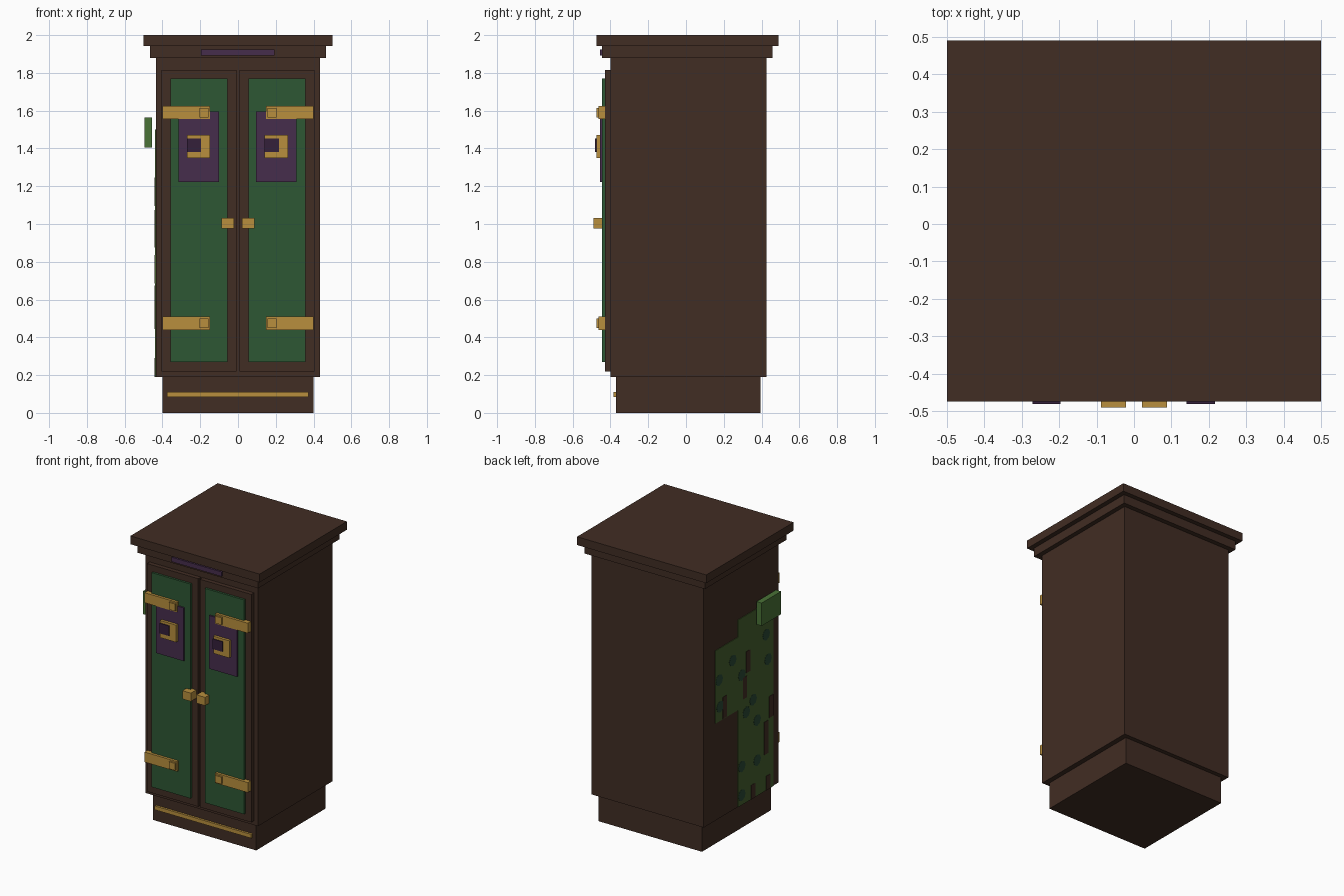
import bpy
import bmesh
import math
from mathutils import Matrix

default = bpy.data.objects.get("Cube")
if default:
    bpy.data.objects.remove(default, do_unlink=True)


def material(name, red, green, blue):
    mat = bpy.data.materials.new(name)
    mat.use_nodes = True
    color = (red, green, blue, 1)
    mat.diffuse_color = color
    shader = mat.node_tree.nodes["Principled BSDF"]
    shader.inputs["Base Color"].default_value = color
    shader.inputs["Roughness"].default_value = 0.8
    return mat


wood = material("dark brown wood", 0.053, 0.026, 0.017)
panel_green = material("deep green", 0.026, 0.095, 0.034)
gold = material("old gold", 0.48, 0.275, 0.048)
purple = material("purple", 0.061, 0.026, 0.073)
dark_purple = material("dark purple", 0.034, 0.014, 0.042)
leaf = material("leaf green", 0.068, 0.17, 0.038)
moss = material("moss green", 0.06, 0.115, 0.027)
moss_dark = material("dark moss", 0.022, 0.065, 0.034)


def finish(name, bm, mat):
    mesh = bpy.data.meshes.new(name)
    bm.to_mesh(mesh)
    bm.free()
    mesh.materials.append(mat)
    obj = bpy.data.objects.new(name, mesh)
    bpy.context.collection.objects.link(obj)
    return obj


def box(name, mat, xs, ys, zs):
    """Box from the (low, high) range on each axis."""
    bm = bmesh.new()
    spans = (xs, ys, zs)
    center = [(low + high) / 2 for low, high in spans]
    size = [high - low for low, high in spans]
    matrix = Matrix.Translation(center) @ Matrix.Diagonal((*size, 1))
    bmesh.ops.create_cube(bm, size=1, matrix=matrix)
    return finish(name, bm, mat)


def flip(span, side):
    return tuple(sorted(side * value for value in span))


def shift(span, amount):
    return tuple(value + amount for value in span)


# Carcass, plinth and stepped cornice
box("plinth", wood, (-0.4, 0.4), (-0.37, 0.395), (0, 0.19))
box("cabinet_body", wood, (-0.435, 0.435), (-0.4, 0.425), (0.19, 1.88))
box("cornice_lower", wood, (-0.467, 0.467), (-0.445, 0.458), (1.88, 1.942))
box("cornice_top", wood, (-0.5, 0.5), (-0.475, 0.49), (1.942, 2))
box("plinth_trim", gold, (-0.375, 0.372), (-0.385, -0.37), (0.083, 0.11))
box("cornice_inlay", purple, (-0.195, 0.192), (-0.455, -0.445), (1.893, 1.925))

# Doors with panels, handles and strap hinges
for side, label in ((-1, "right"), (1, "left")):
    box(label + "_door", wood, flip((0.007, 0.404), side), (-0.43, -0.4), (0.22, 1.815))
    box(label + "_door_panel", panel_green, flip((0.056, 0.358), side),
        (-0.445, -0.43), (0.27, 1.77))
    box(label + "_handle", gold, flip((0.022, 0.088), side), (-0.49, -0.43), (0.975, 1.033))
    for height, place in ((0.475, "lower"), (1.59, "upper")):
        part = label + "_" + place + "_hinge"
        box(part, gold, flip((0.148, 0.4), side), (-0.463, -0.43),
            shift((-0.035, 0.035), height))
        box(part + "_bolt", gold, flip((0.155, 0.203), side), (-0.475, -0.463),
            shift((-0.025, 0.025), height))

# Banners and emblems repeat by shifting across
for offset, label in ((0, "right"), (0.412, "left")):
    box(label + "_banner", purple, shift((-0.316, -0.101), offset),
        (-0.456, -0.445), (1.223, 1.595))
    box(label + "_emblem", gold, shift((-0.271, -0.147), offset),
        (-0.475, -0.456), (1.35, 1.47))
    box(label + "_emblem_core", dark_purple, shift((-0.271, -0.196), offset),
        (-0.481, -0.475), (1.382, 1.453))

# Mossy growth on the right side
box("moss_sheet_large", moss, (-0.439, -0.435), (-0.34, 0.05), (0.19, 1.5))
box("moss_sheet_small", moss, (-0.439, -0.435), (0.05, 0.3), (0.87, 1.38))
box("leaf_clump", leaf, (-0.495, -0.455), (-0.345, -0.13), (1.405, 1.565))

# Bare gaps in the moss: centre y, centre z, height
gaps = ((-0.06, 1.17, 0.15), (-0.025, 1.0, 0.15), (-0.26, 0.56, 0.23),
        (-0.315, 0.76, 0.15), (-0.115, 0.24, 0.1), (-0.28, 0.24, 0.1),
        (0.2, 0.95, 0.15))
for y, z, height in gaps:
    box("moss_gap", wood, (-0.441, -0.438), shift((-0.022, 0.022), y),
        shift((-height / 2, height / 2), z))

# Darker moss patches
patches = ((0.01, 1.1), (-0.16, 0.72), (-0.115, 0.88), (-0.28, 1.1), (-0.26, 1.28),
           (-0.16, 0.44), (0.01, 0.46), (-0.04, 0.82), (0.26, 1.16), (0.11, 1.24),
           (0.25, 0.97), (0.01, 0.26))
for y, z in patches:
    bm = bmesh.new()
    matrix = Matrix.Translation((-0.439, y, z)) @ Matrix.Rotation(math.pi / 2, 4, "Y")
    bmesh.ops.create_cone(bm, cap_ends=True, segments=8, radius1=0.04, radius2=0.04,
                          depth=0.003, matrix=matrix)
    finish("moss_patch", bm, moss_dark)
